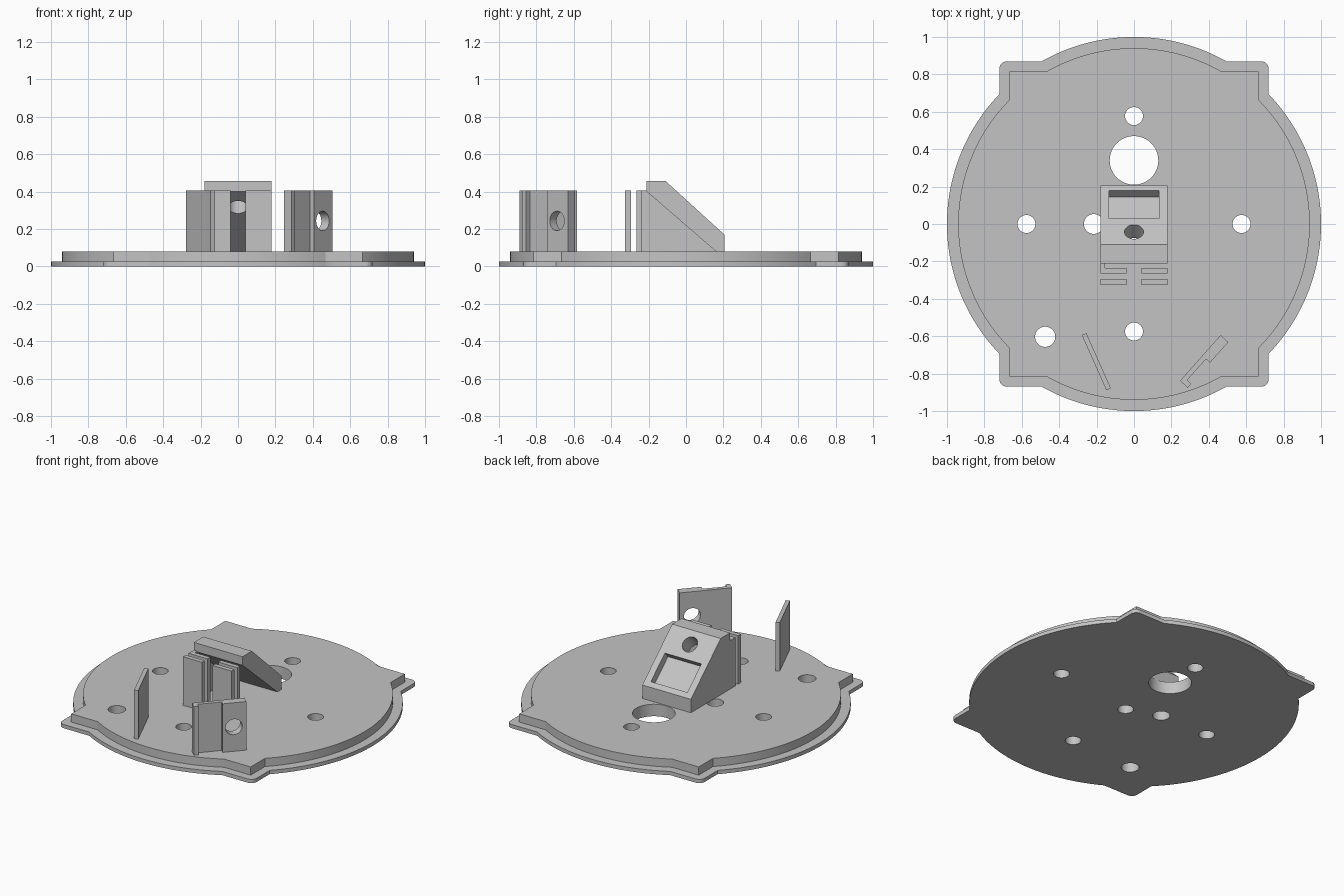
import bpy, bmesh
from math import sin, cos, pi, acos, asin, atan2
from mathutils import Matrix, Vector

if "Cube" in bpy.data.objects:
    bpy.data.objects.remove(bpy.data.objects["Cube"])

grey = bpy.data.materials.new("plain grey")
grey.use_nodes = True
grey.diffuse_color = (0.55, 0.55, 0.55, 1)
grey.node_tree.nodes["Principled BSDF"].inputs["Base Color"].default_value = (0.55, 0.55, 0.55, 1)

PLATE_TOP, POST_TOP = 0.08, 0.405


def add_object(name, bm):
    bmesh.ops.recalc_face_normals(bm, faces=bm.faces)
    mesh = bpy.data.meshes.new(name)
    bm.to_mesh(mesh)
    bm.free()
    mesh.materials.append(grey)
    ob = bpy.data.objects.new(name, mesh)
    bpy.context.collection.objects.link(ob)
    return ob


def prism(name, points, start, end, axis="z"):
    """Extrude a closed profile along z (xy profile) or x (yz profile)."""
    bm = bmesh.new()
    place = (lambda a, b: (a, b, start)) if axis == "z" else (lambda a, b: (start, a, b))
    face = bm.faces.new([bm.verts.new(place(a, b)) for a, b in points])
    out = bmesh.ops.extrude_face_region(bm, geom=[face])
    step = Vector((0, 0, end - start)) if axis == "z" else Vector((end - start, 0, 0))
    bmesh.ops.translate(bm, verts=[v for v in out["geom"] if isinstance(v, bmesh.types.BMVert)], vec=step)
    return add_object(name, bm)


def box(name, x0, x1, y0, y1):
    return prism(name, [(x0, y0), (x1, y0), (x1, y1), (x0, y1)], PLATE_TOP, POST_TOP)


def add_cylinder(bm, radius, depth, matrix):
    bmesh.ops.create_cone(bm, cap_ends=True, segments=48, radius1=radius, radius2=radius,
                          depth=depth, matrix=matrix)


def cut(targets, bm):
    cutter = add_object("cutter", bm)
    cutter.hide_render = True
    for ob in targets:
        mod = ob.modifiers.new("cut", "BOOLEAN")
        mod.operation, mod.solver, mod.object = "DIFFERENCE", "EXACT", cutter
        bpy.context.view_layer.objects.active = ob
        bpy.ops.object.modifier_apply(modifier=mod.name)
    bpy.data.objects.remove(cutter)


def eared_disc(radius, w, h, corner):
    """Disc joined with a rectangle whose corners stick out as ears."""
    def arc(cx, cy, r, a, b, n):
        return [(cx + r * cos(a + (b - a) * i / n), cy + r * sin(a + (b - a) * i / n))
                for i in range(n + 1)]
    side, top = acos(w / radius), asin(h / radius)
    half = arc(0, 0, radius, -side, side, 40)
    half += arc(w - corner, h - corner, corner, 0, pi / 2, 8) if corner else [(w, h)]
    half += arc(0, 0, radius, top, pi - top, 32)
    half += arc(corner - w, h - corner, corner, pi / 2, pi, 8) if corner else [(-w, h)]
    return half + [(-x, -y) for x, y in half]


# Stepped base plate with through holes
flange = prism("base_flange", eared_disc(1.0, 0.72, 0.87, 0.04), 0, 0.025)
plate = prism("base_plate", eared_disc(0.94, 0.665, 0.815, 0), 0.025, PLATE_TOP)
bm = bmesh.new()
for x, y, r in [(0, 0.34, 0.13), (0, 0.577, 0.048), (0, -0.575, 0.048), (0.575, 0, 0.048),
                (-0.575, 0, 0.048), (-0.215, 0, 0.053), (0, -0.08, 0.048), (-0.475, -0.603, 0.054)]:
    add_cylinder(bm, r, 0.4, Matrix.Translation((x, y, 0.04)))
cut([flange, plate], bm)

# Sloped holder with a pocket and a round hole square to the slope
ramp = prism("sloped_holder", [(-0.21, 0.4), (-0.21, 0.457), (-0.11, 0.457), (0.205, 0.17),
                               (0.205, PLATE_TOP), (0.16, PLATE_TOP)], -0.18, 0.18, "x")
tilt = Matrix.Rotation(atan2(-0.287, 0.315), 4, "X")
bm = bmesh.new()
add_cylinder(bm, 0.051, 0.5, Matrix.Translation((0, -0.042, 0.395)) @ tilt)
bmesh.ops.create_cube(bm, size=1, matrix=Matrix.Translation((0, 0.105, 0.262)) @ tilt
                      @ Matrix.Diagonal((0.27, 0.2, 0.1, 1)))
cut([ramp], bm)
prism("holder_side_wall", [(-0.21, PLATE_TOP), (0.16, PLATE_TOP), (-0.21, 0.4)], -0.18, -0.155, "x")

# Two pairs of slot guides in front of the holder
for side, x0, x1 in [("right", -0.18, -0.04), ("left", 0.04, 0.18)]:
    box(side + "_rear_guide", x0, x1, -0.265, -0.235)
    box(side + "_front_guide", x0, x1, -0.325, -0.295)
box("guide_link", -0.18, -0.155, -0.235, -0.205)

# Slanted plain fin
prism("slanted_fin", [(-0.279, -0.594), (-0.255, -0.583), (-0.124, -0.878), (-0.148, -0.889)],
      PLATE_TOP, POST_TOP)

# Slanted bracket with a thick half, a small lip and a cross hole
bracket = prism("slanted_bracket", [(0.463, -0.594), (0.246, -0.838), (0.287, -0.876), (0.306, -0.855),
                                    (0.285, -0.834), (0.385, -0.722), (0.406, -0.742), (0.504, -0.632)],
                PLATE_TOP, POST_TOP)
bm = bmesh.new()
facing = Vector((0.747, -0.665, 0)).to_track_quat("Z", "Y").to_matrix().to_4x4()
add_cylinder(bm, 0.052, 0.4, Matrix.Translation((0.453, -0.69, 0.243)) @ facing)
cut([bracket], bm)

# Smooth round walls, keep hard edges
for ob in bpy.context.collection.objects:
    ob.select_set(ob.type == "MESH" and grey.name in ob.data.materials)
bpy.context.view_layer.objects.active = plate
bpy.ops.object.shade_smooth_by_angle(angle=0.5)
